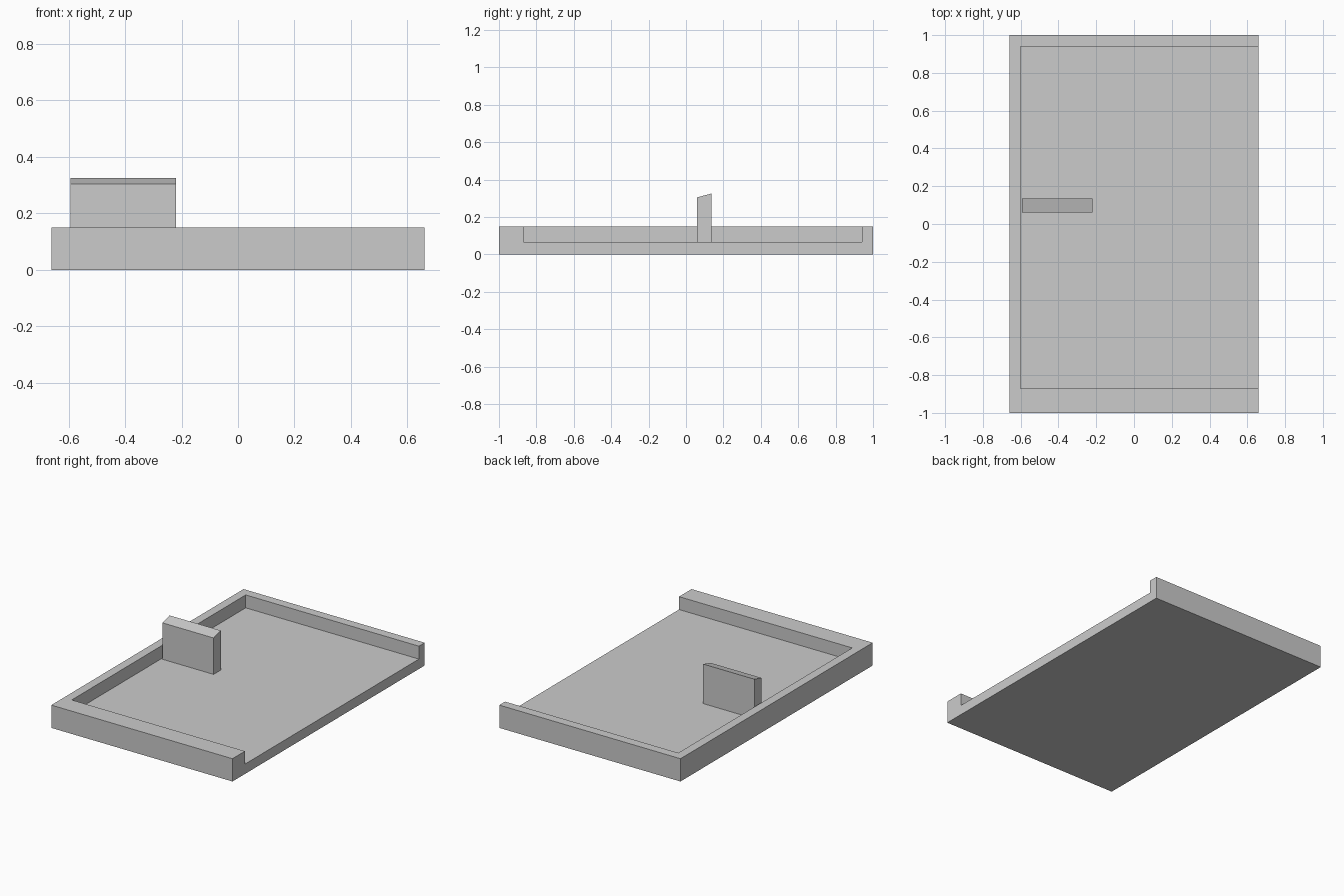
import bpy
import bmesh

cube = bpy.data.objects.get("Cube")
if cube:
    bpy.data.objects.remove(cube, do_unlink=True)

grey = bpy.data.materials.new("plain grey")
grey.use_nodes = True
grey.diffuse_color = (0.6, 0.6, 0.6, 1)
grey.node_tree.nodes["Principled BSDF"].inputs["Base Color"].default_value = (0.6, 0.6, 0.6, 1)


def prism(name, profile, x0, x1):
    """Extrude a (y, z) profile along x."""
    bm = bmesh.new()
    face = bm.faces.new([bm.verts.new((x0, y, z)) for y, z in profile])
    moved = bmesh.ops.extrude_face_region(bm, geom=[face])["geom"]
    bmesh.ops.translate(bm, vec=(x1 - x0, 0, 0),
                        verts=[v for v in moved if isinstance(v, bmesh.types.BMVert)])
    bmesh.ops.recalc_face_normals(bm, faces=bm.faces)
    mesh = bpy.data.meshes.new(name)
    bm.to_mesh(mesh)
    bm.free()
    mesh.materials.append(grey)
    obj = bpy.data.objects.new(name, mesh)
    bpy.context.collection.objects.link(obj)
    return obj


def rect(y0, y1, z0, z1):
    return [(y0, z0), (y1, z0), (y1, z1), (y0, z1)]


FLOOR, RIM = 0.065, 0.15

# Tray: shallow block hollowed out, open on its left side
tray = prism("tray", rect(-1, 1, 0, RIM), -0.66, 0.66)
cutter = prism("tray_cavity_cutter", rect(-0.87, 0.94, FLOOR, 0.3), -0.602, 0.8)
cutter.hide_render = True
cut = tray.modifiers.new("cavity", 'BOOLEAN')
cut.operation = 'DIFFERENCE'
cut.solver = 'EXACT'
cut.object = cutter

# Bake the cut so the helper can go
graph = bpy.context.evaluated_depsgraph_get()
hollow = bpy.data.meshes.new_from_object(tray.evaluated_get(graph))
tray.modifiers.clear()
tray.data = hollow
bpy.data.objects.remove(cutter, do_unlink=True)

# Upright fin with a sloping top, standing on the tray floor
prism("upright_fin", [(0.06, FLOOR), (0.135, FLOOR), (0.135, 0.325), (0.06, 0.305)],
      -0.593, -0.22)
